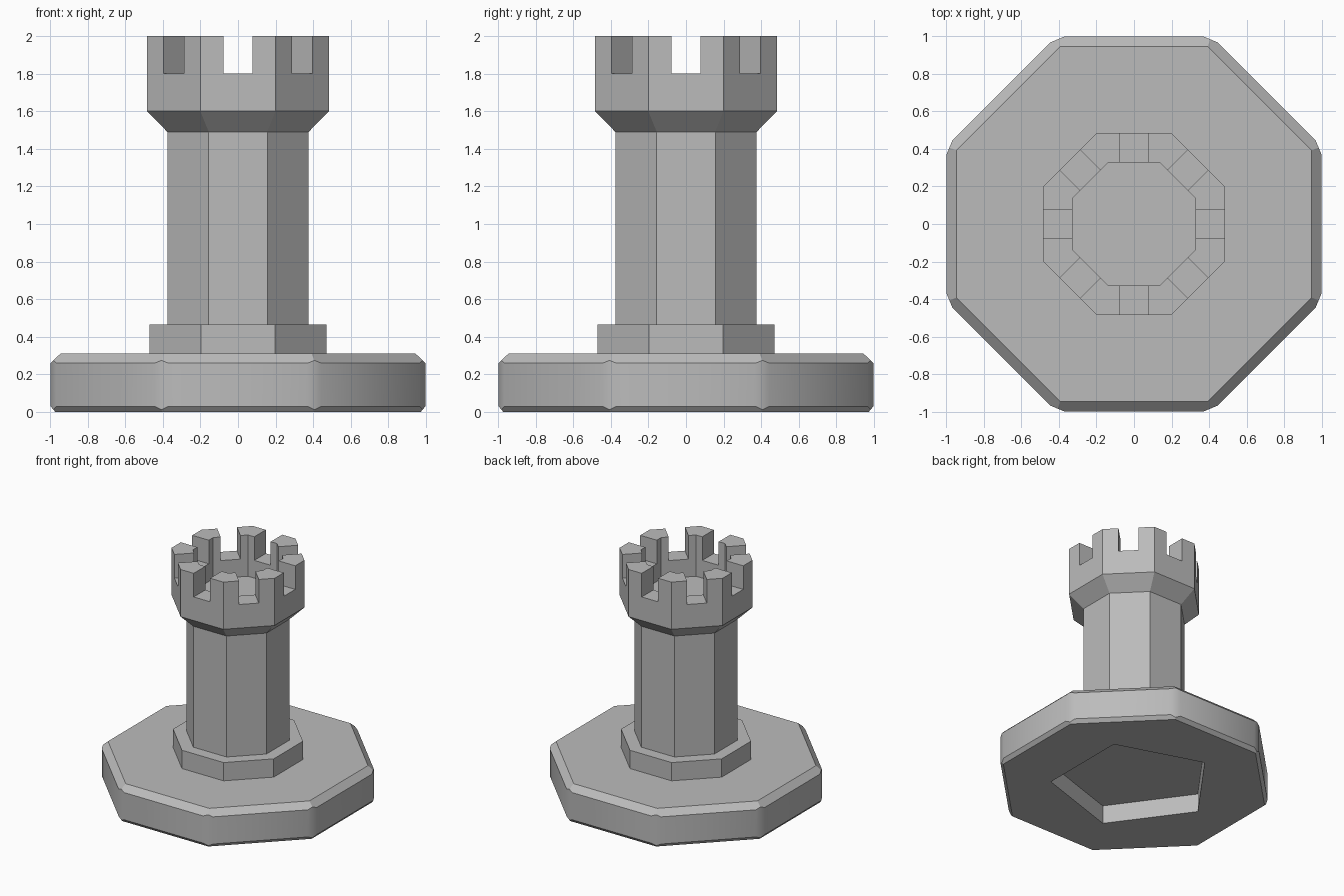
import bpy, bmesh
from math import cos, sin, pi, tau, radians
from mathutils import Matrix, Vector

cube = bpy.data.objects.get("Cube")
if cube:
    bpy.data.objects.remove(cube, do_unlink=True)

stone = bpy.data.materials.new("stone_grey")
stone.use_nodes = True
GREY = (0.5, 0.5, 0.5, 1)
stone.diffuse_color = GREY
stone.node_tree.nodes["Principled BSDF"].inputs["Base Color"].default_value = GREY


def add_object(name, bm):
    bmesh.ops.recalc_face_normals(bm, faces=bm.faces)
    mesh = bpy.data.meshes.new(name)
    bm.to_mesh(mesh)
    bm.free()
    mesh.materials.append(stone)
    obj = bpy.data.objects.new(name, mesh)
    bpy.context.collection.objects.link(obj)
    return obj


def stacked_prism(profile, sides=8):
    """Closed solid from (apothem, z) rings, flat side facing front."""
    bm = bmesh.new()
    rings = []
    for apothem, z in profile:
        r = apothem / cos(pi / sides)
        angles = [tau * (i + 0.5) / sides for i in range(sides)]
        rings.append([bm.verts.new((r * cos(a), r * sin(a), z)) for a in angles])
    for low, high in zip(rings, rings[1:]):
        for i in range(sides):
            j = (i + 1) % sides
            bm.faces.new((low[i], low[j], high[j], high[i]))
    bm.faces.new(rings[0][::-1])
    bm.faces.new(rings[-1])
    return bm


def carve(obj, cutter):
    """Subtract the cutter and bake the result into the mesh."""
    mod = obj.modifiers.new("carve", "BOOLEAN")
    mod.operation = "DIFFERENCE"
    mod.solver = "EXACT"
    mod.object = cutter
    bpy.context.view_layer.update()
    graph = bpy.context.evaluated_depsgraph_get()
    baked = bpy.data.meshes.new_from_object(obj.evaluated_get(graph))
    obj.modifiers.clear()
    obj.data = baked
    bpy.data.objects.remove(cutter, do_unlink=True)


# Base: bevelled octagon with its corners trimmed off
bm = stacked_prism([(0.972, 0), (0.997, 0.03), (0.997, 0.26), (0.945, 0.31)])
for i in range(8):
    a = tau * (i + 0.5) / 8
    out = Vector((cos(a), sin(a), 0))
    cut = bmesh.ops.bisect_plane(bm, geom=bm.verts[:] + bm.edges[:] + bm.faces[:],
                                 plane_co=out * 1.063, plane_no=out, clear_outer=True)
    rim = [e for e in cut["geom_cut"] if isinstance(e, bmesh.types.BMEdge)]
    bmesh.ops.holes_fill(bm, edges=rim, sides=0)
base = add_object("base", bm)

# Five-sided recess under the base
bm = stacked_prism([(0.64 * cos(pi / 5), -0.1), (0.64 * cos(pi / 5), 0.155)], sides=5)
carve(base, add_object("recess_cutter", bm))

# Soft shading across the trimmed corners only
bpy.ops.object.select_all(action="DESELECT")
base.select_set(True)
bpy.context.view_layer.objects.active = base
bpy.ops.object.shade_smooth_by_angle(angle=radians(30))

# Plinth and shaft
add_object("plinth", stacked_prism([(0.472, 0.31), (0.472, 0.465)]))
add_object("shaft", stacked_prism([(0.376, 0.465), (0.376, 1.49)]))

# Flared head, hollow at the top
head = add_object("battlement_head", stacked_prism(
    [(0.376, 1.49), (0.483, 1.6), (0.483, 2), (0.328, 2), (0.328, 1.65)]))

# One notch through the middle of each parapet side
bm = bmesh.new()
for i in range(8):
    place = (Matrix.Rotation(tau * i / 8, 4, "Z") @ Matrix.Translation((0.42, 0, 2))
             @ Matrix.Diagonal((0.3, 0.154, 0.4, 1)))
    bmesh.ops.create_cube(bm, size=1, matrix=place)
carve(head, add_object("notch_cutter", bm))
